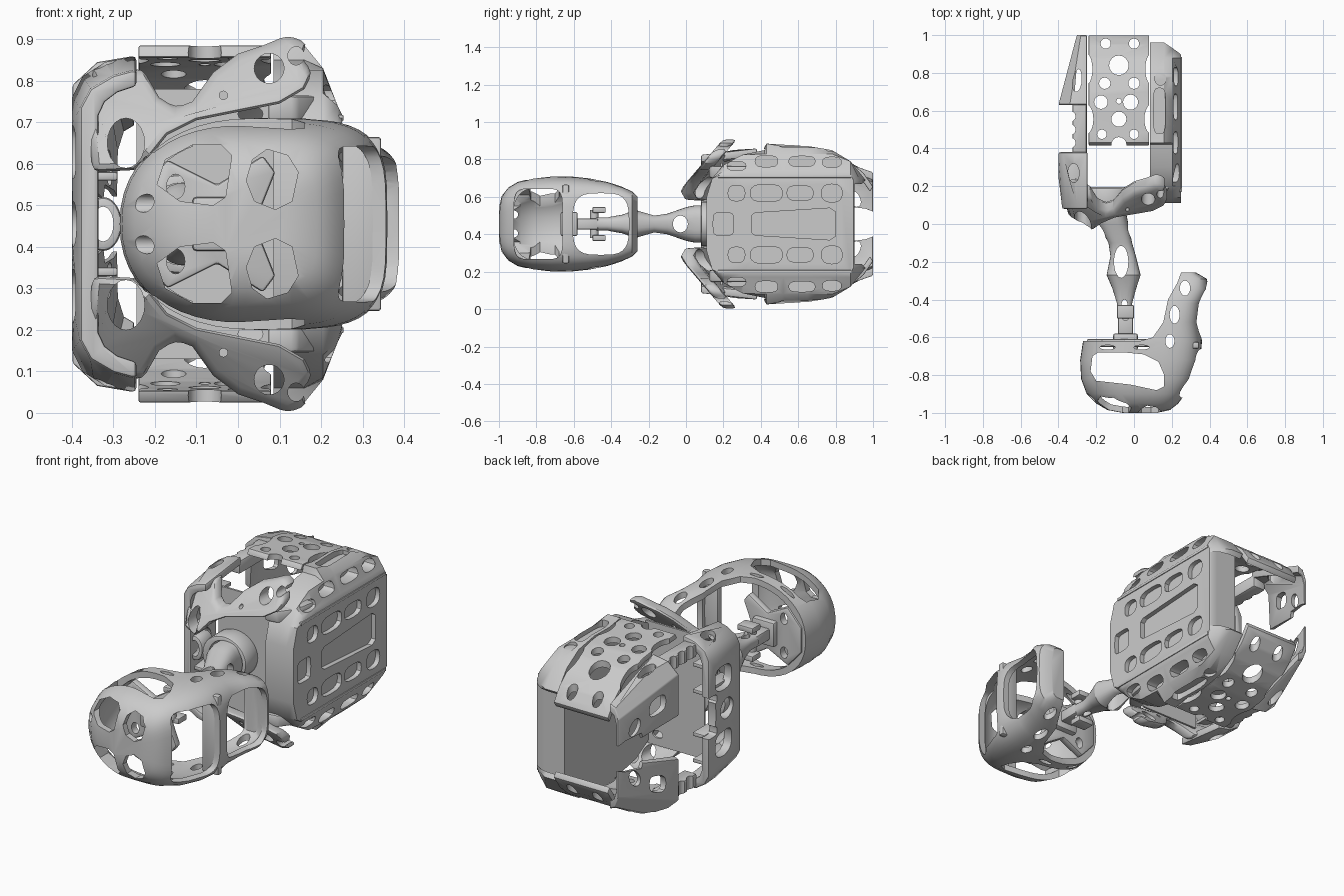
import bpy, bmesh, math

C = 0.455  # symmetry plane height
AX = {'x': lambda a, b, d: (d, a, b), 'y': lambda a, b, d: (a, d, b), 'z': lambda a, b, d: (a, b, d)}


def mesh_obj(name, verts, faces):
    me = bpy.data.meshes.new(name)
    me.from_pydata(verts, [], faces)
    bm = bmesh.new()
    bm.from_mesh(me)
    bmesh.ops.recalc_face_normals(bm, faces=bm.faces)
    bm.to_mesh(me)
    bm.free()
    ob = bpy.data.objects.new(name, me)
    bpy.context.collection.objects.link(ob)
    return ob


def apply_mods(ob):
    dg = bpy.context.evaluated_depsgraph_get()
    me = bpy.data.meshes.new_from_object(ob.evaluated_get(dg))
    ob.modifiers.clear()
    ob.data = me


def bevel(ob, width, seg=2):
    m = ob.modifiers.new('bevel', 'BEVEL')
    m.width, m.segments, m.limit_method, m.angle_limit = width, seg, 'ANGLE', math.radians(40)
    apply_mods(ob)


def rings(name, loops):
    n = len(loops[0])
    v = [p for l in loops for p in l]
    f = [(i * n + j, i * n + (j + 1) % n, (i + 1) * n + (j + 1) % n, (i + 1) * n + j)
         for i in range(len(loops) - 1) for j in range(n)]
    f += [tuple(range(n))[::-1], tuple(range(len(v) - n, len(v)))]
    return mesh_obj(name, v, f)


def prism(name, pts, axis, lo, hi, bev=0):
    ob = rings(name, [[AX[axis](a, b, d) for a, b in pts] for d in (lo, hi)])
    if bev:
        bevel(ob, bev)
    return ob


def box(name, x0, x1, y0, y1, z0, z1, bev=0):
    return prism(name, [(x0, y0), (x1, y0), (x1, y1), (x0, y1)], 'z', z0, z1, bev)


def spow(v, e):
    return math.copysign(abs(v) ** (2 / e), v)


def oval(cx, cy, rx, ry, n=20, e=2.0):
    return [(cx + rx * spow(math.cos(math.tau * i / n), e), cy + ry * spow(math.sin(math.tau * i / n), e))
            for i in range(n)]


def flip(pts):
    return [(a, 2 * C - b) for a, b in pts]


def both(shapes):
    return shapes + [flip(s) for s in shapes]


def cut(ob, shapes, axis, lo, hi):
    for s in shapes:
        c = prism('cutter', s, axis, lo, hi)
        c.hide_render = True
        m = ob.modifiers.new('cut', 'BOOLEAN')
        m.operation, m.solver, m.object = 'DIFFERENCE', 'EXACT', c
        apply_mods(ob)
        bpy.data.objects.remove(c)


def warp(ob, fn):
    for v in ob.data.vertices:
        v.co = fn(*v.co)


def mirror(ob):
    m = bpy.data.objects.new(ob.name + '_mirrored', ob.data.copy())
    bpy.context.collection.objects.link(m)
    warp(m, lambda x, y, z: (x, y, 2 * C - z))
    m.data.flip_normals()


def loft(name, stations, n=48, eback=2.2, efront=4.0):
    loops = []
    for y, x0, x1, h in stations:
        loop = []
        for i in range(n):
            c, s = math.cos(math.tau * i / n), math.sin(math.tau * i / n)
            e = efront if c > 0 else eback
            loop.append(((x0 + x1) / 2 + (x1 - x0) / 2 * spow(c, e), y, C + h * spow(s, e)))
        loops.append(loop)
    return rings(name, loops)


# Head shell: hollow loft with jaw, face, side and crown openings
head = loft('head_shell', [
    (-1.0, -.06, .12, .09), (-.985, -.14, .19, .15), (-.95, -.2, .235, .195), (-.9, -.25, .27, .225),
    (-.82, -.28, .32, .245), (-.72, -.285, .352, .254), (-.62, -.27, .36, .255), (-.52, -.2, .345, .245),
    (-.42, -.1, .362, .225), (-.345, 0, .397, .2), (-.29, .1, .385, .175), (-.258, .2, .33, .145)])
m = head.modifiers.new('shell', 'SOLIDIFY')
m.thickness, m.offset = 0.032, -1
apply_mods(head)
cut(head, [[(-.4, -.62), (.03, -.62), (.1, -.6), (.155, -.52), (.18, -.4), (.23, -.31), (.27, -.2), (-.4, -.2)],
           [(-.22, -.7), (-.19, -.68), (-.05, -.68), (.05, -.69), (.13, -.73), (.16, -.8), (.16, -.86), (.12, -.88),
            (-.02, -.85), (-.2, -.83), (-.23, -.78)],
           oval(.27, -.34, .027, .04), oval(.215, -.48, .026, .047), oval(.19, -.62, .024, .036),
           oval(.04, -.653, .04, .012), oval(-.14, -.653, .04, .012)], 'z', 0, 1)
cut(head, [oval(-.79, C, .13, .188, 28, 6), oval(-.455, C, .15, .165, 28, 3.5)], 'x', .215, .6)
cut(head, both([[(-.195, .55), (-.175, .61), (-.11, .645), (-.04, .645), (-.015, .62), (-.03, .52), (-.06, .5), (-.14, .51)],
                [(.02, .56), (.035, .61), (.07, .635), (.12, .62), (.145, .58), (.13, .51), (.09, .49), (.04, .51)]]),
    'y', -1.1, -.84)
cut(head, both([oval(-.92, .505, .022, .022)]), 'x', -.5, -.1)
# Cross bar behind the face opening
box('face_bar', .25, .345, -.66, -.625, .245, .665, .008)

# Neck base inside the head
base = prism('neck_yoke', [(-.25, .39), (-.17, .3), (-.05, .36), (.06, .29), (.09, .33), (.04, C),
                           (.09, .58), (.06, .62), (-.05, .55), (-.17, .61), (-.25, .52)], 'y', -.65, -.61, .008)
cut(base, both([oval(-.15, .545, .022, .03)]), 'y', -.7, -.5)
box('neck_motor', -.11, .02, -.67, -.58, .39, .52, .01)
box('neck_tilt_block', -.085, -.005, -.59, -.47, .425, .485, .008)
for z in (.38, .53):
    box('neck_side_tab', -.09, .0, -.5, -.43, z - .015, z + .015, .005)
prism('neck_hinge_pin', oval(-.045, -.49, .022, .022), 'z', .38, .53)

# Neck with lightening holes
neck = loft('neck', [(.13, -.2, -.04, .1), (.05, -.2, -.04, .1), (0, -.19, -.03, .09), (-.1, -.135, -.01, .055),
                     (-.17, -.125, .01, .047), (-.27, -.145, .035, .075), (-.34, -.115, .012, .05),
                     (-.42, -.09, -.01, .036), (-.48, -.09, -.005, .036)], 28, 2.6, 2.6)
cut(neck, [oval(-.068, -.2, .038, .085), oval(-.05, -.43, .016, .03)], 'z', 0, 1)
cut(neck, [oval(-.03, C, .04, .045)], 'x', -.5, .3)
socket = prism('neck_socket', oval(-.14, C, .13, .12, 32), 'y', .08, .19, .012)
cut(socket, [oval(-.13, C, .1, .1, 28)], 'y', 0, .15)
hub = prism('back_hub', oval(-.325, C, .045, .065, 24), 'y', .1, .2, .01)
cut(hub, [oval(-.325, C, .025, .042)], 'y', 0, .3)

# Shoulder collars: front outline swept back toward the arms
collar = prism('shoulder_collar', [
    (-.35, .58), (-.36, .68), (-.36, .77), (-.31, .82), (-.23, .83), (-.19, .76), (-.15, .735), (-.11, .75),
    (-.06, .82), (0, .865), (.06, .885), (.12, .91), (.17, .89), (.15, .86), (.18, .82), (.16, .78), (.1, .745),
    (0, .725), (-.1, .705), (-.17, .67), (-.21, .62), (-.25, .585)], 'y', 0, .075, .022)
cut(collar, [oval(.075, .83, .036, .036), oval(-.27, .65, .045, .06), oval(.14, .86, .02, .022),
             oval(-.035, .765, .01, .01)], 'y', -.2, .3)
warp(collar, lambda x, y, z: (x, y - .03 + .85 * max(0, z - .64) + .6 * max(0, -.22 - x), z))
mirror(collar)
strut = prism('collar_strut', [(.07, .12), (.14, .13), (.2, .21), (.225, .34), (.12, .34), (.11, .25)],
              'z', .7, .765, .012)
mirror(strut)

# Chest block: rounded outline chamfered to a flat front plate
half = [(.11, .6), (.14, .7), (.2, .77), (.3, .825), (.42, .85), (.43, .885), (.52, .87), (.65, .872), (.78, .85),
        (.88, .79), (.96, .69), (.94, .67), (.9, .7), (.9, .6)]
outline = half + flip(half)[::-1]
layers = [(.085, .5, 1), (.16, .5, 1), (.205, .375, .93), (.24, .285, .905), (.25, .265, .895)]
chest = rings('chest', [[(x, min(y, ymax), C + max(-lim, min(lim, z - C))) for y, z in outline]
                        for x, lim, ymax in layers])
cut(chest, both([oval(.27, .62, .045, .042, 16, 2.6), oval(.43, .62, .085, .046, 16, 3), oval(.61, .62, .07, .04, 16, 3),
                 oval(.78, .62, .055, .048, 16, 2.6)])
    + [[(.35, .41), (.37, .395), (.77, .37), (.8, .39), (.8, .52), (.77, .54), (.37, .515), (.35, .5)],
       oval(.2, C, .055, .06, 16, 5)], 'x', .225, .4)
cut(chest, both([oval(.27, .765, .05, .025, 16, 2.6), oval(.43, .79, .06, .03, 16, 3), oval(.62, .79, .07, .028, 16, 3),
                 oval(.78, .785, .05, .028, 16, 2.6)]), 'x', .165, .4)
for lo, hi in ((.84, 1), (-.1, .07)):
    cut(chest, [oval(.135, .6, .032, .12, 20, 4), oval(.14, .77, .03, .035)], 'z', lo, hi)
# Raised seams on the chest plate
for z in (C - .255, C + .255):
    box('chest_seam', .22, .254, .17, .885, z - .008, z + .008, .003)

# Thin bulkhead across the box behind the collars
bulkhead = box('bulkhead', -.245, .1, .185, .196, .13, .78)
cut(bulkhead, both([oval(.03, .72, .03, .02)]), 'y', .1, .3)

# Side plates curving in toward the waist
prof = [(.43, .885), (.5, .88), (.6, .875), (.7, .862), (.8, .832), (.88, .787), (.95, .727), (1.0, .655)]
side = prism('side_plate', prof + [(y - .016, z - .028) for y, z in prof[::-1]], 'x', -.24, .08, .005)
cut(side, [oval(x, y, r, r, 16) for x, y, r in (
    (-.08, .84, .052), (-.155, .745, .03), (0, .745, .03), (-.175, .645, .036), (-.018, .645, .04), (-.08, .555, .04),
    (-.17, .475, .025), (0, .475, .025), (-.15, .955, .027), (0, .955, .027), (-.08, .65, .014),
    (-.08, .42, .04))] + [oval(-.255, .555, .04, .08), oval(.095, .555, .04, .08),
                          oval(-.25, .82, .03, .08), oval(.09, .82, .03, .08)], 'z', .4, 1)
mirror(side)

# Upper back bracket: U-shaped shell behind the shoulders, narrowing toward the neck
outer = [(-.245, .86), (-.32, .845), (-.375, .81), (-.4, .76), (-.4, .6)]
inner = [(-.355, .6), (-.355, .74), (-.34, .775), (-.31, .8), (-.245, .815)]
back = prism('upper_back', outer + flip(outer[::-1]) + flip(inner[::-1]) + inner, 'y', .08, .38, .01)
cut(back, both([oval(.25, .63, .075, .065, 20, 3), oval(.36, .54, .05, .025, 16, 4)])
    + [oval(.22, C, .06, .055), oval(.4, C, .08, .1, 20, 4)], 'x', -.6, -.28)
cut(back, [oval(-.32, .27, .03, .05)], 'z', 0, 1)
warp(back, lambda x, y, z: (x + .12 * max(0, .25 - y) * (x < -.3), y, C + (z - C) * (1 - .5 * max(0, .25 - y))))
# Ribs lining the shoulder sockets
for z in (.56, .7):
    mirror(box('socket_rib', -.36, -.29, .12, .36, z, z + .02, .005))

# Lower back wings, tapering toward the waist
wing = prism('back_wing', [(-.25, .86), (-.34, .845), (-.4, .79), (-.4, .57), (-.37, .56), (-.36, .76), (-.32, .805),
                           (-.25, .82)], 'y', .63, 1.0, .006)
cut(wing, [oval(.76, .68, .05, .045, 16, 3), oval(.9, .66, .035, .04),
           [(.83, .5), (1.1, .5), (1.1, .68), (.96, .64), (.86, .6)]], 'x', -.6, -.3)
cut(wing, [oval(-.315, .76, .03, .06)], 'z', .77, 1)
warp(wing, lambda x, y, z: (-.25 + (x + .25) * (1 - .65 * max(0, (y - .63) / .37)), y,
                            z - .13 * max(0, (y - .63) / .37) ** 2))
mirror(wing)
# Rails joining upper back to the wings
rail = box('back_rail', -.325, -.25, .37, .65, .765, .835, .01)
cut(rail, [oval(-.33, y, .02, .025) for y in (.43, .5, .57)], 'z', .5, 1)
mirror(rail)

for ob in bpy.data.objects:
    ob.data.shade_smooth()
    ob.data.set_sharp_from_angle(angle=math.radians(32))
